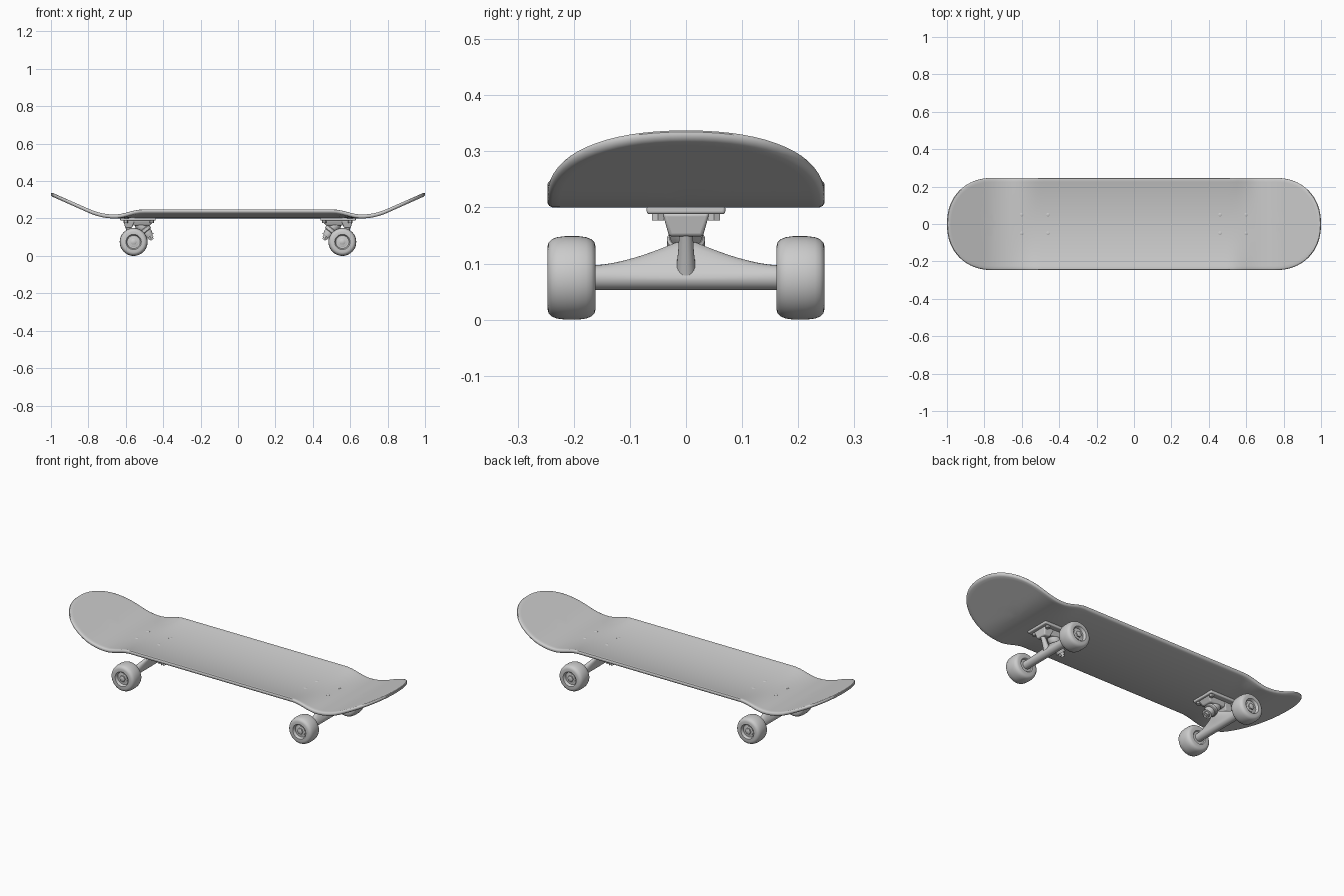
import bpy, bmesh
from math import sin, cos, pi, radians
from mathutils import Vector

if "Cube" in bpy.data.objects:
    bpy.data.objects.remove(bpy.data.objects["Cube"])


def finish(bm, name, smooth=True, bevel=0):
    bmesh.ops.remove_doubles(bm, verts=bm.verts, dist=1e-5)
    bmesh.ops.recalc_face_normals(bm, faces=bm.faces)
    me = bpy.data.meshes.new(name)
    bm.to_mesh(me)
    bm.free()
    ob = bpy.data.objects.new(name, me)
    bpy.context.collection.objects.link(ob)
    if bevel:
        m = ob.modifiers.new("Bevel", 'BEVEL')
        m.width, m.segments = bevel, 3
    if smooth:
        bpy.ops.object.select_all(action='DESELECT')
        ob.select_set(True)
        bpy.context.view_layer.objects.active = ob
        bpy.ops.object.shade_smooth_by_angle(angle=radians(38))
    return ob


def skin(bm, rows, cyclic_rows=False, cyclic_cols=True, caps=False):
    """Join rows of points with quads."""
    vs = [[bm.verts.new(p) for p in r] for r in rows]
    n, m = len(vs), len(vs[0])
    for i in range(n if cyclic_rows else n - 1):
        for j in range(m if cyclic_cols else m - 1):
            a, b = vs[i], vs[(i + 1) % n]
            bm.faces.new((a[j], a[(j + 1) % m], b[(j + 1) % m], b[j]))
    if caps:
        bm.faces.new(vs[0])
        bm.faces.new(vs[-1])


def lathe(name, profile, origin, axis, sides=32, closed=False):
    """Spin (radius, height) pairs around an axis."""
    q = Vector(axis).to_track_quat('Z', 'Y')
    o = Vector(origin)
    rows = [[o + q @ Vector((r * cos(2 * pi * k / sides), r * sin(2 * pi * k / sides), h))
             for k in range(sides)] for r, h in profile]
    bm = bmesh.new()
    skin(bm, rows, cyclic_rows=closed, caps=not closed)
    return finish(bm, name)


def taper(name, top, bottom, z1, z0, bevel):
    """Block from two (x0, x1, half_y) rectangles."""
    def rect(r, z):
        return [(r[0], -r[2], z), (r[1], -r[2], z), (r[1], r[2], z), (r[0], r[2], z)]
    bm = bmesh.new()
    skin(bm, [rect(top, z1), rect(bottom, z0)], caps=True)
    return finish(bm, name, bevel=bevel)


# Deck: rounded outline, upturned ends, concave middle
HW, SPINE = 0.247, 0.75


def deck_z(x, y):
    ax = abs(x)
    u = max(0, ax - 0.66)
    kick = 0.444 * (u * u / 0.28 if u < 0.14 else u - 0.07)
    s = min(1, max(0, (0.66 - ax) / 0.15))
    return 0.221 + kick + 0.029 * s * s * (3 - 2 * s) * (y / HW) ** 2


def end_arc(sign):
    pts = []
    for k in range(33):
        a = -pi / 2 + pi * k / 32
        c, s = max(0, cos(a)), sin(a)
        pts.append((sign * (SPINE + 0.25 * c ** (2 / 2.2)),
                    sign * HW * abs(s) ** (2 / 2.2) * (1 if s > 0 else -1)))
    return pts


line = [SPINE - 0.025 * i for i in range(1, 60)]
outline = end_arc(1) + [(x, HW) for x in line] + end_arc(-1) + [(-x, -HW) for x in line]
path = [(t, 0) for t in (0, .15, .3, .45, .6, .72, .83, .91, .965)]
path += [(.985, -.002), (.997, -.006), (1, -.0105), (.997, -.015), (.985, -.019)]
path += [(t, -.021) for t in (.965, .91, .83, .72, .6, .45, .3, .15, 0)]
rows = []
for x, y in outline:
    sx = max(-SPINE, min(SPINE, x))
    row = []
    for t, dz in path:
        px, py = sx + (x - sx) * t, y * t
        row.append((px, py, deck_z(px, py) + dz))
    rows.append(row)
bm = bmesh.new()
# collapsed centre quads are cleaned before finishing
skin(bm, rows, cyclic_rows=True, cyclic_cols=False)
bmesh.ops.remove_doubles(bm, verts=bm.verts, dist=1e-5)
bmesh.ops.dissolve_degenerate(bm, edges=bm.edges, dist=1e-6)
finish(bm, "deck")

# Trucks and wheels, mirrored front to back
for side, label in ((1, "right"), (-1, "left")):
    def X(x):
        return side * x

    def named(part):
        return f"{label}_{part}"

    # Baseplate with pivot cup and kingpin seat
    taper(named("baseplate"), (X(.44), X(.63), .07), (X(.44), X(.63), .07), .204, .188, .005)
    taper(named("pivot_cup"), (X(.55), X(.613), .042), (X(.568), X(.603), .03), .19, .148, .006)
    taper(named("kingpin_seat"), (X(.45), X(.56), .042), (X(.47), X(.56), .03), .19, .162, .006)

    # Mounting bolts and nuts
    for bx in (.46, .6):
        for by in (-.05, .05):
            z = deck_z(bx, by)
            lathe(named("bolt"), [(.01, -.01), (.01, .0005), (.007, .002)],
                  (X(bx), by, z), (0, 0, 1), 16)
            lathe(named("bolt_nut"), [(.012, .177), (.012, .19)], (X(bx), by, 0), (0, 0, 1), 6)

    # Kingpin, bushings, washer and nut
    king, axis = (X(.53), 0, .178), (X(-.62), 0, -.785)
    lathe(named("upper_bushing"), [(.028, 0), (.031, .012), (.031, .03), (.028, .042)], king, axis)
    lathe(named("hanger_ring"), [(.03, .04), (.034, .044), (.034, .06), (.03, .064)], king, axis)
    lathe(named("lower_bushing"), [(.027, .062), (.028, .07), (.022, .092)], king, axis)
    lathe(named("washer"), [(.026, .09), (.026, .095)], king, axis)
    lathe(named("kingpin_nut"), [(.017, .094), (.017, .108)], king, axis, 6)
    lathe(named("kingpin"), [(.009, .05), (.009, .116)], king, axis, 16)

    # Hanger: round axle housing swept up to a fin at the middle
    rows = []
    for i in range(33):
        y = -.165 + .33 * i / 32
        e = .05 * max(0, 1 - ((y * y + .0001) ** .5) / .165) ** 1.6
        row = []
        for k in range(24):
            a = 2 * pi * k / 24
            up = e * max(0, sin(a)) ** 1.5
            row.append((X(.558 + .022 * cos(a) - .7 * up), y, .075 + .022 * sin(a) + up))
        rows.append(row)
    bm = bmesh.new()
    skin(bm, rows, caps=True)
    finish(bm, named("hanger"))
    lathe(named("pivot_arm"), [(.018, 0), (.014, .04), (.012, .075)],
          (X(.562), 0, .085), (X(.4), 0, 1), 20)

    # Axle, wheels, bearings and axle nuts
    lathe(named("axle"), [(.009, -.243), (.009, .243)], (X(.558), 0, .075), (0, 1, 0), 16)
    wheel = [(.012, .166), (.033, .166), (.038, .161), (.055, .161), (.063, .163), (.069, .169),
             (.0725, .178), (.0745, .192), (.0745, .214), (.0725, .23), (.069, .239),
             (.063, .245), (.055, .247), (.041, .247), (.038, .244), (.035, .232), (.012, .232)]
    for s in (-1, 1):
        o, ax = (X(.558), 0, .0745), (0, s, 0)
        lathe(named("wheel"), wheel, o, ax, 48, closed=True)
        lathe(named("bearing"), [(.027, .23), (.027, .235), (.024, .236)], o, ax)
        lathe(named("axle_nut"), [(.017, .234), (.017, .243), (.014, .245)], o, ax, 6)
